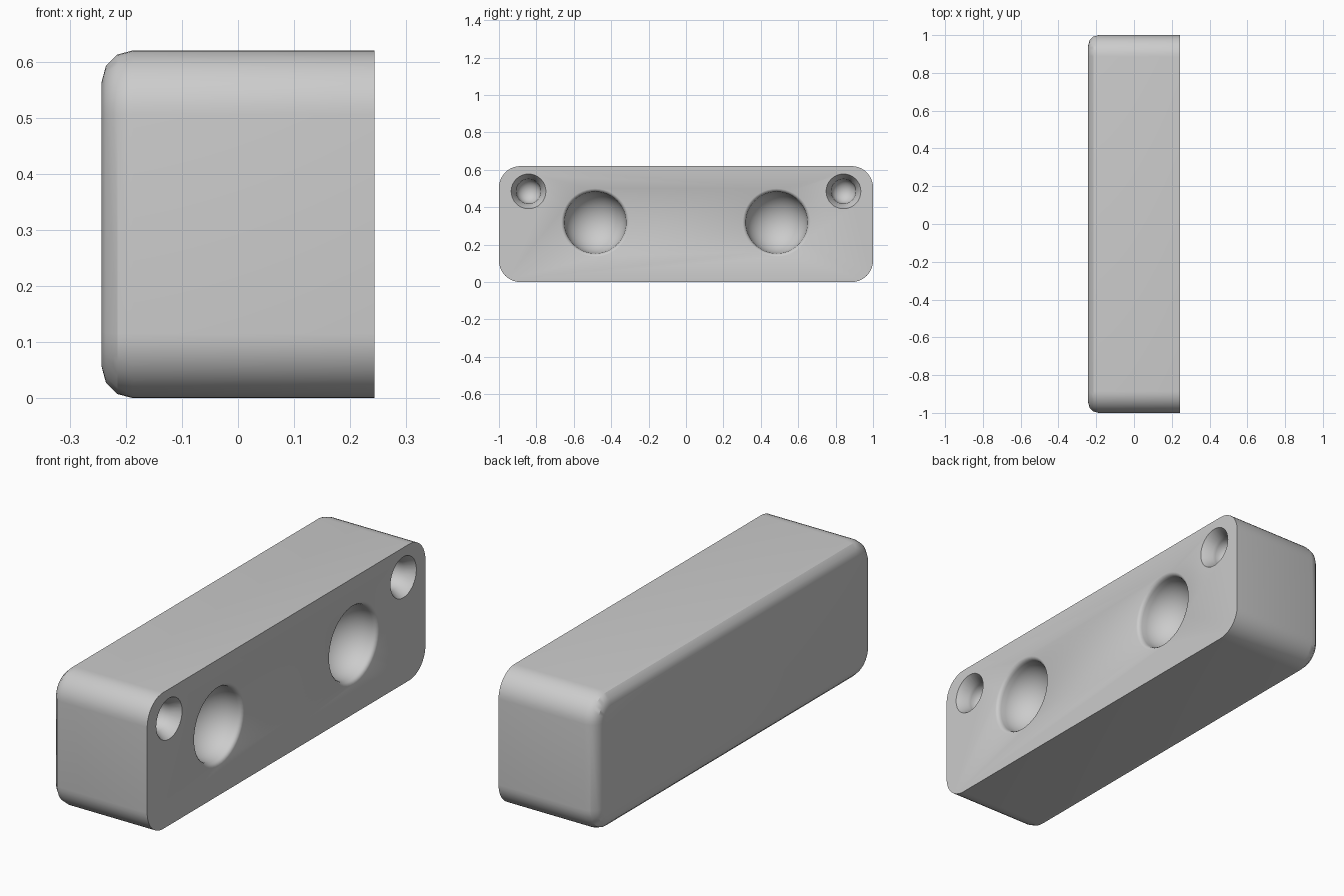
import bpy, bmesh, math
from mathutils import Matrix

cube = bpy.data.objects.get("Cube")
if cube:
    bpy.data.objects.remove(cube, do_unlink=True)

DEPTH, LENGTH, HEIGHT = 0.486, 2.0, 0.62
FRONT = DEPTH / 2

grey = bpy.data.materials.new("light grey")
grey.use_nodes = True
grey.diffuse_color = (0.6, 0.6, 0.6, 1)
grey.node_tree.nodes["Principled BSDF"].inputs["Base Color"].default_value = (0.6, 0.6, 0.6, 1)


def make_object(name, bm):
    mesh = bpy.data.meshes.new(name)
    bm.to_mesh(mesh)
    bm.free()
    mesh.materials.append(grey)
    obj = bpy.data.objects.new(name, mesh)
    bpy.context.collection.objects.link(obj)
    return obj


def pocket_cutter(name, profile, y, z, sides):
    """Closed solid of revolution about x; profile is (radius, depth), ending on the axis."""
    bm = bmesh.new()
    rings = []
    for radius, depth in profile[:-1]:
        rings.append([bm.verts.new((FRONT - depth,
                                    y + radius * math.cos(math.tau * i / sides),
                                    z + radius * math.sin(math.tau * i / sides)))
                      for i in range(sides)])
    tip = bm.verts.new((FRONT - profile[-1][1], y, z))
    bm.faces.new(rings[0])
    for a, b in zip(rings, rings[1:]):
        for i in range(sides):
            j = (i + 1) % sides
            bm.faces.new((a[i], a[j], b[j], b[i]))
    for i in range(sides):
        bm.faces.new((rings[-1][i], rings[-1][(i + 1) % sides], tip))
    bmesh.ops.recalc_face_normals(bm, faces=bm.faces)
    obj = make_object(name, bm)
    obj.hide_render = True
    return obj


def bowl(radius, start, depth, steps):
    return [(radius * math.cos(t), start + depth * math.sin(t))
            for t in (math.pi / 2 * k / steps for k in range(steps + 1))]


# Block with rounded long corners and a softened closed side
bm = bmesh.new()
bmesh.ops.create_cube(bm, size=1, matrix=Matrix.Translation((0, 0, HEIGHT / 2))
                      @ Matrix.Diagonal((DEPTH, LENGTH, HEIGHT, 1)))
corners = [e for e in bm.edges if abs(e.verts[0].co.x - e.verts[1].co.x) > 0.1]
bmesh.ops.bevel(bm, geom=corners, offset=0.115, segments=10, profile=0.5, affect='EDGES')
back_rim = [e for e in bm.edges if all(v.co.x < -FRONT + 0.001 for v in e.verts)]
bmesh.ops.bevel(bm, geom=back_rim, offset=0.056, segments=3, profile=0.5, affect='EDGES')
block = make_object("block", bm)

# Round bowls with a softened rim, and stepped screw holes
bowl_profile = ([(0.182, -0.02), (0.182, 0), (0.174, 0.003), (0.168, 0.01)]
                + bowl(0.165, 0.02, 0.15, 10))
hole_profile = [(0.093, -0.02), (0.093, 0), (0.066, 0.045)] + bowl(0.065, 0.06, 0.06, 6)
cutters = []
for side, s in (("right", -1), ("left", 1)):
    cutters.append(pocket_cutter(side + "_bowl_cutter", bowl_profile, s * 0.485, 0.318, 48))
    cutters.append(pocket_cutter(side + "_screw_hole_cutter", hole_profile, s * 0.842, 0.485, 32))

for cutter in cutters:
    mod = block.modifiers.new(cutter.name, 'BOOLEAN')
    mod.operation = 'DIFFERENCE'
    mod.solver = 'EXACT'
    mod.object = cutter

# Apply the cuts, then drop the cutters
bpy.context.view_layer.update()
cut_mesh = bpy.data.meshes.new_from_object(
    block.evaluated_get(bpy.context.evaluated_depsgraph_get()))
block.modifiers.clear()
block.data = cut_mesh
for cutter in cutters:
    bpy.data.objects.remove(cutter, do_unlink=True)

bpy.ops.object.select_all(action='DESELECT')
block.select_set(True)
bpy.context.view_layer.objects.active = block
bpy.ops.object.shade_smooth_by_angle(angle=math.radians(30))
